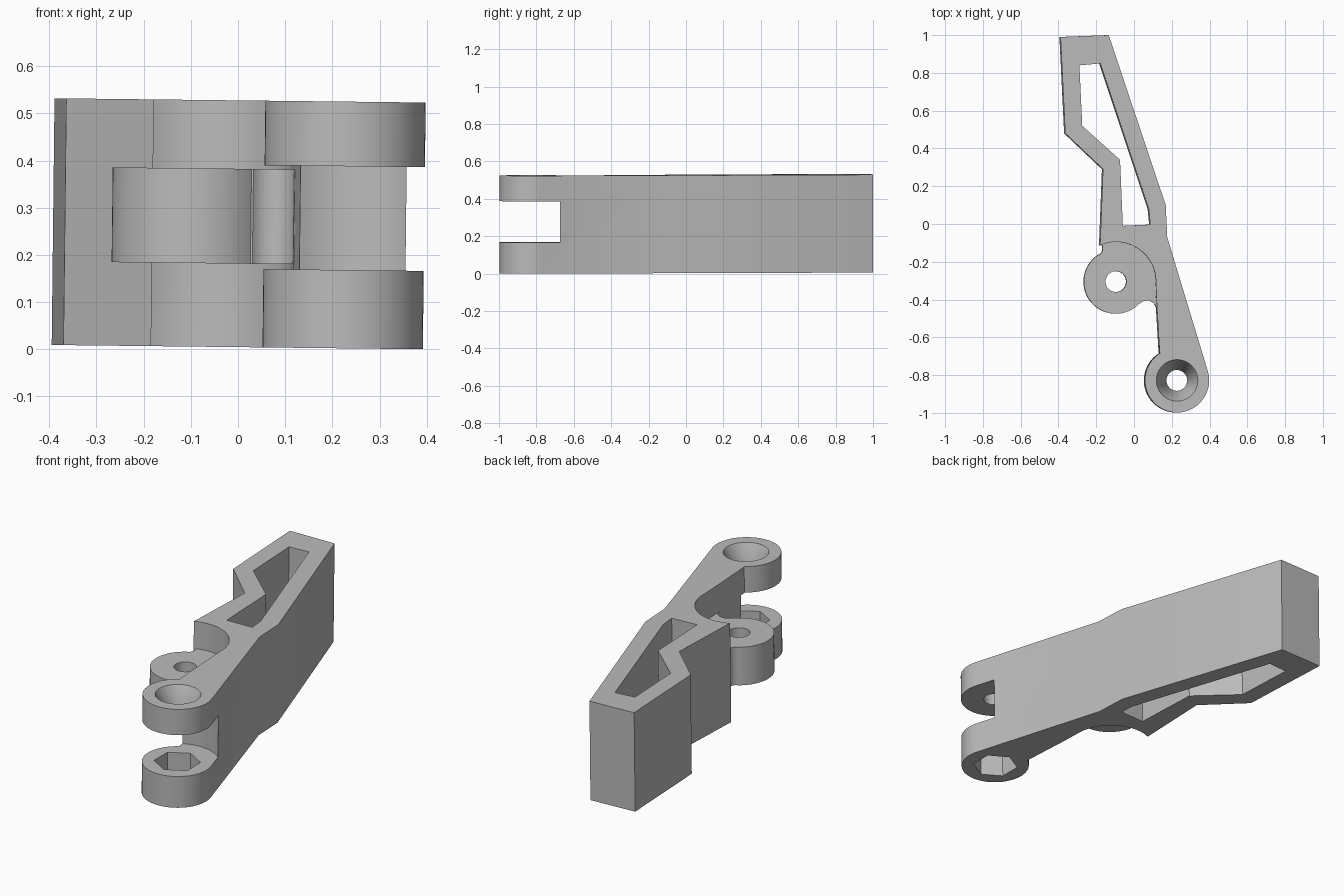
import bpy, bmesh
from math import sin, cos, radians
from mathutils import Matrix

if "Cube" in bpy.data.objects:
    bpy.data.objects.remove(bpy.data.objects["Cube"])

grey = bpy.data.materials.new("plain grey")
grey.use_nodes = True
COLOUR = (0.5, 0.5, 0.5, 1)
grey.diffuse_color = COLOUR
grey.node_tree.nodes["Principled BSDF"].inputs["Base Color"].default_value = COLOUR

HEIGHT = 0.523
EAR = (-0.10, -0.305)    # ear pivot
LUG = (0.222, -0.828)    # fork pivot


def arc(centre, radius, start, end, steps=24):
    """Points along an arc, angles in degrees."""
    angles = [radians(start + (end - start) * i / steps) for i in range(steps + 1)]
    return [(centre[0] + radius * cos(a), centre[1] + radius * sin(a)) for a in angles]


def loft(name, sections):
    """Solid through matching outlines, each given as (height, points)."""
    bm = bmesh.new()
    rings = [[bm.verts.new((x, y, z)) for x, y in pts] for z, pts in sections]
    bm.faces.new(rings[0][::-1])
    bm.faces.new(rings[-1])
    for low, high in zip(rings, rings[1:]):
        for i in range(len(low)):
            j = (i + 1) % len(low)
            bm.faces.new((low[i], low[j], high[j], high[i]))
    bmesh.ops.recalc_face_normals(bm, faces=bm.faces)
    mesh = bpy.data.meshes.new(name)
    bm.to_mesh(mesh)
    bm.free()
    mesh.materials.append(grey)
    obj = bpy.data.objects.new(name, mesh)
    bpy.context.collection.objects.link(obj)
    return obj


def prism(name, points, low, high):
    return loft(name, [(low, points), (high, points)])


def circle(centre, radius, steps=48):
    return arc(centre, radius, 0, 360, steps)[:-1]


def combine(target, tool, operation):
    """Apply a boolean and remove the helper."""
    tool.hide_render = True
    mod = target.modifiers.new(operation, "BOOLEAN")
    mod.operation, mod.solver, mod.object = operation, "EXACT", tool
    bpy.context.view_layer.objects.active = target
    bpy.ops.object.modifier_apply(modifier=mod.name)
    bpy.data.objects.remove(tool)


# Lever body: full-height outline with a round bite beside the ear
outline = [(0.17, -0.07), (0.162, 0.10), (-0.14, 1.0), (-0.395, 0.99),
           (-0.37, 0.48), (-0.17, 0.29), (-0.185, -0.10)]
outline += arc(EAR, 0.21, 114, 0)
outline += [(0.115, -0.43), (0.13, -0.68)]
outline += arc(LUG, 0.17, 122, 377, 40)
lever = prism("lever_arm", outline, 0, HEIGHT)

# Ear at mid height, with fillets where it meets the body
ear_outline = arc(EAR, 0.17, 122, 317, 40)
ear_outline += arc((0.065, -0.455), 0.05, 137, 0, 14)
ear_outline += [(0.14, -0.455), (0.13, -0.05), (-0.15, -0.05)]
ear_outline += arc((-0.21, -0.13), 0.04, 45, -57, 10)
combine(lever, prism("pivot_ear", ear_outline, 0.177, 0.378), "UNION")

# Window through the handle
window = [(-0.295, 0.84), (-0.28, 0.52), (-0.08, 0.34), (-0.065, -0.01),
          (0.08, -0.003), (0.072, 0.08), (-0.185, 0.85)]
combine(lever, prism("window_cutter", window, -0.1, 0.7), "DIFFERENCE")

# Fork slot with a rounded end, and the ear hole
combine(lever, prism("slot_cutter", circle(LUG, 0.202, 64), 0.166, 0.386), "DIFFERENCE")
combine(lever, prism("ear_hole_cutter", circle(EAR, 0.055), -0.1, 0.7), "DIFFERENCE")

# Hexagonal nut pocket in the lower lug, countersunk hole in the upper lug
hexagon = arc(LUG, 0.112, 30, 390, 6)[:-1]
combine(lever, prism("nut_cutter", hexagon, -0.1, 0.25), "DIFFERENCE")
sections = [(0.3, 0.055), (0.41, 0.055), (HEIGHT, 0.11), (0.6, 0.11)]
sink = loft("countersink_cutter", [(z, circle(LUG, r)) for z, r in sections])
combine(lever, sink, "DIFFERENCE")

# Slight tilt, then rest on the ground
lever.data.transform(Matrix.Rotation(0.0115, 4, "Y"))
lowest = min(v.co.z for v in lever.data.vertices)
lever.data.transform(Matrix.Translation((0, 0, -lowest)))

bpy.ops.object.select_all(action="DESELECT")
lever.select_set(True)
bpy.context.view_layer.objects.active = lever
bpy.ops.object.shade_smooth_by_angle(angle=radians(30))
